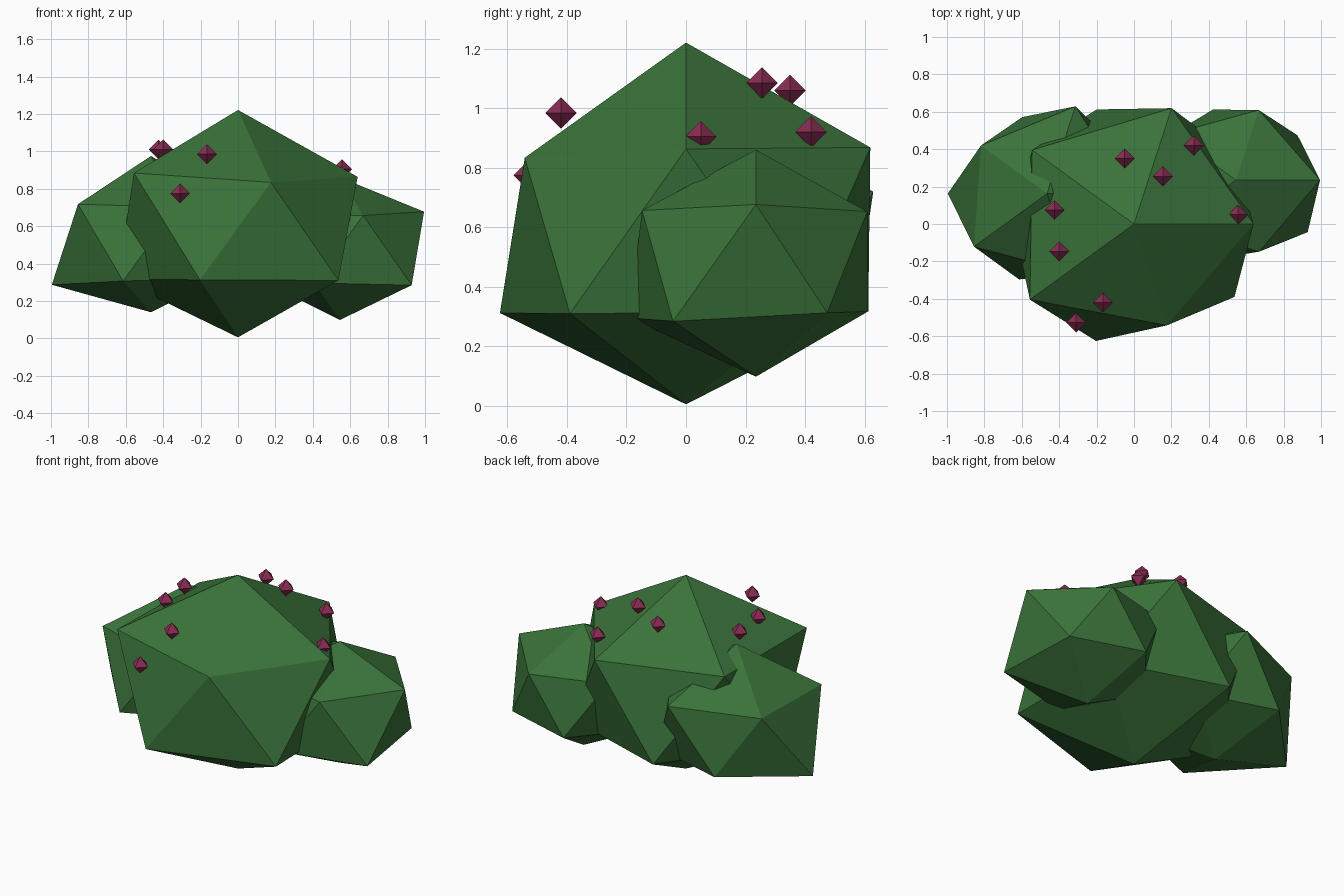
import bpy
import bmesh
from math import cos, sin, radians, sqrt
from mathutils import Vector

cube = bpy.data.objects.get("Cube")
if cube:
    bpy.data.objects.remove(cube, do_unlink=True)


def material(name, rgb):
    mat = bpy.data.materials.new(name)
    mat.use_nodes = True
    mat.diffuse_color = (*rgb, 1)
    bsdf = next(n for n in mat.node_tree.nodes if n.type == 'BSDF_PRINCIPLED')
    bsdf.inputs["Base Color"].default_value = (*rgb, 1)
    bsdf.inputs["Roughness"].default_value = 0.9
    return mat


def finish(name, bm, mat, location):
    bmesh.ops.recalc_face_normals(bm, faces=bm.faces)
    mesh = bpy.data.meshes.new(name)
    bm.to_mesh(mesh)
    bm.free()
    mesh.materials.append(mat)
    obj = bpy.data.objects.new(name, mesh)
    obj.location = location
    bpy.context.collection.objects.link(obj)
    return obj


FLATTEN = 0.85  # vertical squash of the foliage


def foliage(name, center, top, upper, lower, bottom):
    """Squashed icosahedron with its own radius for every corner."""
    bm = bmesh.new()
    level = 1 / sqrt(5)

    def ring(radii, start, height):
        verts = []
        for i, r in enumerate(radii):
            a = radians(start + 72 * i)
            verts.append(bm.verts.new((2 * level * r * cos(a),
                                       2 * level * r * sin(a),
                                       height * r * FLATTEN)))
        return verts

    apex = bm.verts.new((0, 0, top * FLATTEN))
    base = bm.verts.new((0, 0, -bottom * FLATTEN))
    up = ring(upper, 0, level)
    low = ring(lower, 36, -level)
    for i in range(5):
        j = (i + 1) % 5
        bm.faces.new((apex, up[i], up[j]))
        bm.faces.new((up[i], low[i], up[j]))
        bm.faces.new((low[i], low[j], up[j]))
        bm.faces.new((base, low[j], low[i]))
    return finish(name, bm, leaf_green, center)


def berry(name, center, radius=0.053):
    """Small octahedron."""
    bm = bmesh.new()
    for axis in range(3):
        for side in (-radius, radius):
            p = Vector()
            p[axis] = side
            bm.verts.new(p)
    bmesh.ops.convex_hull(bm, input=bm.verts)
    return finish(name, bm, berry_red, center)


leaf_green = material("leaf_green", (0.042, 0.17, 0.042))
berry_red = material("berry_red", (0.25, 0.025, 0.085))

# Foliage masses
foliage("main_foliage", (0, 0, 0.592), 0.74,
        (0.715, 0.728, 0.753, 0.769, 0.637),
        (0.72, 0.72, 0.72, 0.735, 0.742), 0.69)
foliage("left_foliage", (0.545, 0.235, 0.486), 0.441,
        (0.503, 0.44, 0.47, 0.47, 0.45),
        (0.455, 0.443, 0.47, 0.5, 0.53), 0.456)
foliage("right_foliage", (-0.465, 0.163, 0.512), 0.545,
        (0.5, 0.548, 0.488, 0.54, 0.5),
        (0.5, 0.48, 0.593, 0.54, 0.5), 0.438)

# Berries scattered over the upper foliage
berry_spots = [
    (-0.05, 0.35, 1.06), (0.155, 0.255, 1.085), (0.32, 0.42, 0.92),
    (-0.425, 0.075, 1.01), (-0.4, -0.146, 1.01), (0.556, 0.05, 0.905),
    (-0.166, -0.42, 0.985), (-0.31, -0.527, 0.775),
]
for n, spot in enumerate(berry_spots, 1):
    berry(f"berry_{n}", spot)
